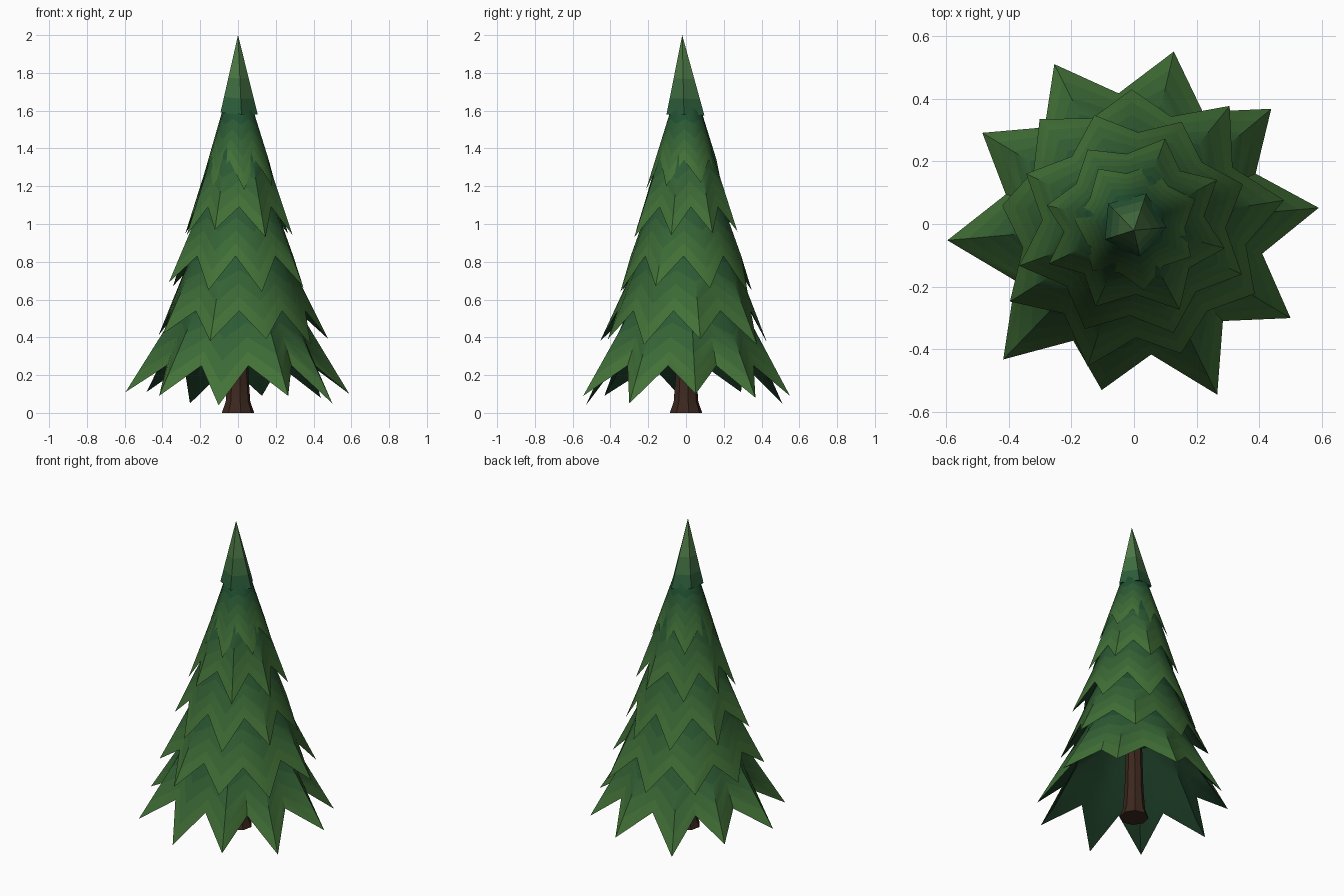
import bpy, math

if "Cube" in bpy.data.objects:
    bpy.data.objects.remove(bpy.data.objects["Cube"])


def lerp(p, q, t):
    return tuple(a + (b - a) * t for a, b in zip(p, q))


def material(name, rgb):
    m = bpy.data.materials.new(name)
    m.diffuse_color = (*rgb, 1)
    m.use_nodes = True
    m.node_tree.nodes["Principled BSDF"].inputs["Base Color"].default_value = m.diffuse_color
    return m


# Needle colours fade from light tips to deep green; undersides are dark
BANDS = 5
NEEDLES = [material(f"needles_{k}", lerp((.055, .165, .038), (.015, .08, .032), k / (BANDS - 1)))
           for k in range(BANDS)]
CROWN = [material(f"crown_{k}", lerp((.025, .11, .042), (.075, .19, .06), k / 2)) for k in range(3)]
UNDER = material("needle_underside", (.01, .038, .016))
BARK = material("bark", (.045, .021, .013))


def polar(a, r, z):
    return (r * math.cos(math.radians(a)), r * math.sin(math.radians(a)), z)


def loft(name, rings, mats, apex, lined=False, cap=False):
    """Join rings bottom to top, one material per band, closed by an apex."""
    n, last = len(rings[0]), len(mats) - 1
    verts, faces, idx = [], [], []

    def sheet(layers, tip, flip, pick):
        start = len(verts)
        verts.extend([p for ring in layers for p in ring] + [tip])
        for k in range(len(layers)):
            for i in range(n):
                a, b = start + k * n + i, start + k * n + (i + 1) % n
                if k == len(layers) - 1:
                    tris = [(a, b, len(verts) - 1)]
                elif i % 2:
                    tris = [(a, b, a + n), (b, b + n, a + n)]
                else:
                    tris = [(a, b, b + n), (a, b + n, a + n)]
                faces.extend([t[::-1] if flip else t for t in tris])
                idx.extend([pick(k)] * len(tris))

    sheet(rings, apex, False, lambda k: min(k, last))
    if lined:
        # Thin dark lining just inside the skirt
        inner = [rings[0]] + [[(x * .97, y * .97, z - .008) for x, y, z in r] for r in rings[1:]]
        sheet(inner, (0, 0, apex[2] - .015), True, lambda k: last + 1)
    if cap:
        faces.append(tuple(reversed(range(n))))
        idx.append(0)
    me = bpy.data.meshes.new(name)
    me.from_pydata(verts, [], faces)
    for m in list(mats) + ([UNDER] if lined else []):
        me.materials.append(m)
    me.polygons.foreach_set("material_index", idx)
    me.polygons.foreach_set("use_smooth", [True] * len(faces))
    me.set_sharp_from_angle(angle=math.radians(35))
    ob = bpy.data.objects.new(name, me)
    bpy.context.collection.objects.link(ob)
    return ob


def tier(name, angles, radii, heights, valley_r, valley_z, top_r, top_z):
    """Star-edged skirt of drooping needles, narrowing to a hidden collar."""
    n = len(angles)
    hem, top = [], []
    for i, a in enumerate(angles):
        b = angles[(i + 1) % n] + (360 if i == n - 1 else 0)
        m = (a + b) / 2
        hem += [polar(a, radii[i], heights[i]), polar(m, valley_r, valley_z)]
        top += [polar(a, top_r, top_z), polar(m, top_r * .98, top_z)]
    rings = [[lerp(p, q, k / BANDS) for p, q in zip(hem, top)] for k in range(BANDS + 1)]
    loft(name, rings, NEEDLES, (0, 0, top_z + .12), lined=True)


# Needle skirts, bottom to top
tier("skirt_1", [5, 40, 77, 116.5, 149, 185, 226, 259, 296, 329],
     [.592, .572, .565, .57, .565, .598, .601, .54, .606, .583],
     [.10, .08, .09, .05, .11, .11, .09, .04, .09, .05], .42, .25, .27, .63)
tier("skirt_2", [9, 51, 91, 132, 172, 212, 252, 290, 330],
     [.485, .485, .43, .45, .425, .467, .478, .44, .445],
     [.39, .36, .37, .40, .41, .42, .38, .39, .36], .363, .54, .225, .9)
tier("skirt_3", [20, 65, 110, 155, 200, 245, 290, 335],
     [.37, .36, .37, .38, .39, .37, .37, .38],
     [.66, .64, .65, .67, .69, .65, .64, .67], .293, .83, .175, 1.17)
tier("skirt_4", [-15, 28, 70, 122, 168, 205, 245, 298],
     [.30, .30, .29, .28, .285, .30, .29, .31],
     [.94, .95, .96, .93, .95, .94, .97, .93], .225, 1.09, .13, 1.43)
tier("skirt_5", [-30, 22, 73, 123, 176, 228, 279],
     [.21, .21, .20, .21, .19, .20, .215],
     [1.2, 1.22, 1.19, 1.21, 1.23, 1.2, 1.18], .163, 1.34, .08, 1.61)

# Pointed crown
peak = (0, -.02, 2)
base = [polar(a, .105, z) for a, z in
        zip([-6, 68, 142, 208, 280], [1.58, 1.575, 1.59, 1.59, 1.58])]
loft("crown", [[lerp(p, peak, t) for p in base] for t in (0, .2, .45)], CROWN, peak, cap=True)

# Flared trunk
trunk = [[polar(45 * i + 10, r, z) for i in range(8)]
         for r, z in [(.087, 0), (.066, .06), (.056, .2), (.048, .5), (.03, 1.0)]]
loft("trunk", trunk, [BARK], (0, 0, 1.3), cap=True)
